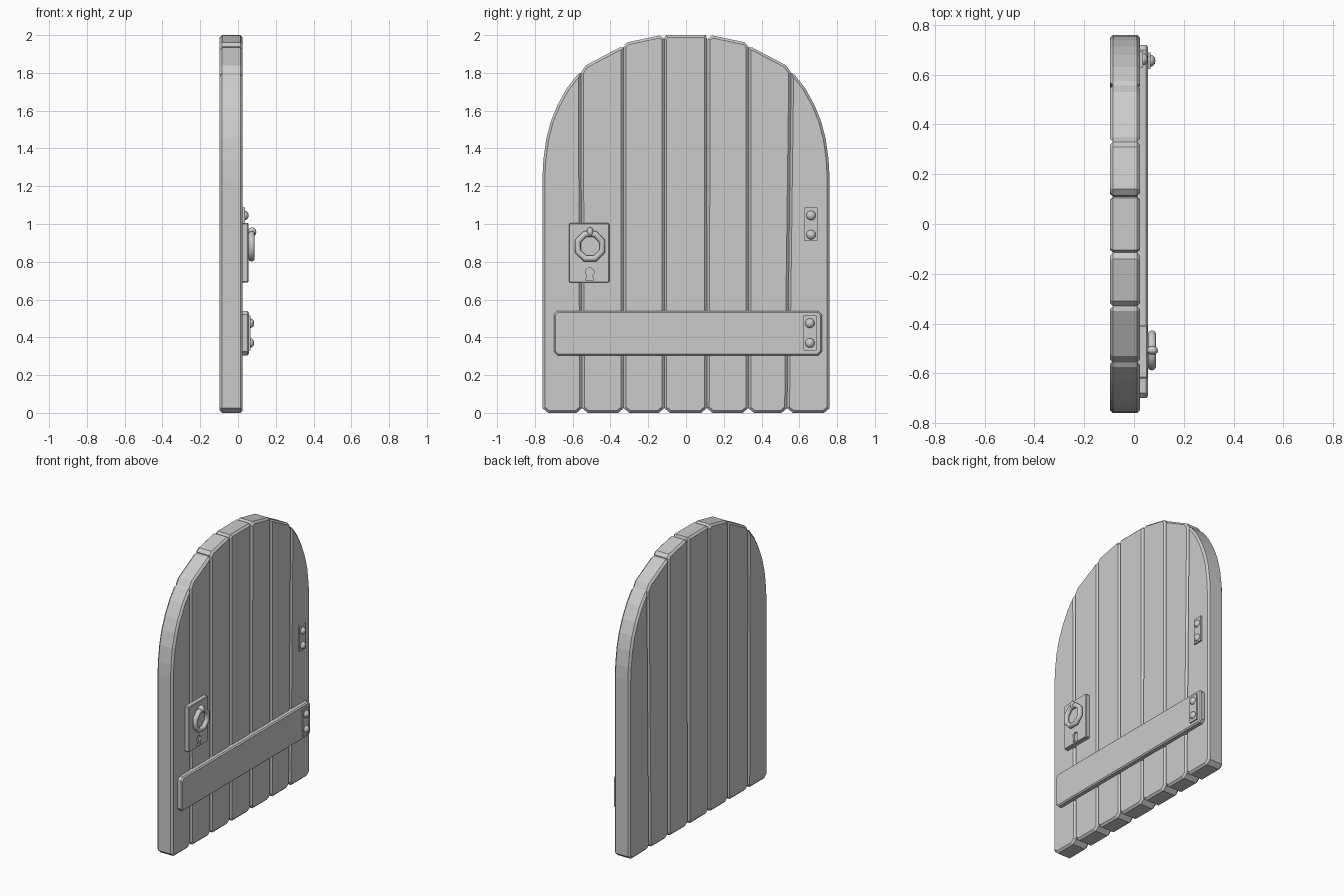
import bpy, bmesh, math
from mathutils import Matrix, Vector

if "Cube" in bpy.data.objects:
    bpy.data.objects.remove(bpy.data.objects["Cube"])

BACK, FRONT = -0.097, 0.025


def prism(name, pts, x0, x1, bevel=0.0, caps="both"):
    """Extrude a (y, z) outline along x, optionally chamfering the cap rims."""
    bm = bmesh.new()
    face = bm.faces.new([bm.verts.new((x0, y, z)) for y, z in pts])
    ext = bmesh.ops.extrude_face_region(bm, geom=[face])
    top = [v for v in ext["geom"] if isinstance(v, bmesh.types.BMVert)]
    bmesh.ops.translate(bm, verts=top, vec=(x1 - x0, 0, 0))
    bmesh.ops.recalc_face_normals(bm, faces=bm.faces[:])
    if bevel:
        wanted = (x0, x1) if caps == "both" else (x1,)
        rim = [e for e in bm.edges
               if any(all(abs(v.co.x - x) < 1e-5 for v in e.verts) for x in wanted)]
        bmesh.ops.bevel(bm, geom=rim, offset=bevel, segments=1, profile=0.5,
                        affect='EDGES')
    mesh = bpy.data.meshes.new(name)
    bm.to_mesh(mesh)
    bm.free()
    ob = bpy.data.objects.new(name, mesh)
    bpy.context.collection.objects.link(ob)
    return ob


def rect(y0, y1, z0, z1, c=0.0):
    """Rectangle outline with corners cut by c."""
    if not c:
        return [(y0, z0), (y1, z0), (y1, z1), (y0, z1)]
    return [(y0 + c, z0), (y1 - c, z0), (y1, z0 + c), (y1, z1 - c),
            (y1 - c, z1), (y0 + c, z1), (y0, z1 - c), (y0, z0 + c)]


def smooth(ob):
    bpy.context.view_layer.objects.active = ob
    ob.select_set(True)
    bpy.ops.object.shade_smooth_by_angle(angle=math.radians(50))
    ob.select_set(False)


def ball(name, loc, scale, segs=12, rings=8):
    bm = bmesh.new()
    mat = Matrix.Translation(loc) @ Matrix.Diagonal(Vector((*scale, 1)))
    bmesh.ops.create_uvsphere(bm, u_segments=segs, v_segments=rings, radius=1, matrix=mat)
    mesh = bpy.data.meshes.new(name)
    bm.to_mesh(mesh)
    bm.free()
    ob = bpy.data.objects.new(name, mesh)
    bpy.context.collection.objects.link(ob)
    smooth(ob)


# Planks: left, right at the bottom, then the top outline from left to right
outer = [(-0.76, 1.25), (-0.755, 1.34), (-0.74, 1.45), (-0.715, 1.545),
         (-0.68, 1.63), (-0.63, 1.72), (-0.575, 1.79), (-0.557, 1.80)]
second = [(-0.557, 1.80), (-0.53, 1.84), (-0.35, 1.935), (-0.33, 1.935)]
third = [(-0.33, 1.94), (-0.31, 1.962), (-0.14, 1.998), (-0.115, 1.98)]
middle = [(-0.115, 1.985), (-0.105, 2.0), (0.105, 2.0), (0.11, 1.985)]


def flip(pts):
    return [(-y, z) for y, z in reversed(pts)]


planks = [(-0.76, -0.55, outer), (-0.55, -0.33, second), (-0.33, -0.115, third),
          (-0.115, 0.11, middle), (0.11, 0.33, flip(third)),
          (0.33, 0.535, flip(second)), (0.535, 0.76, flip(outer))]
for i, (y0, y1, top) in enumerate(planks):
    outline = top + [(y1, 0.025), (y1 - 0.03, 0), (y0 + 0.03, 0), (y0, 0.025)]
    prism(f"plank_{i + 1}", outline, BACK, FRONT, 0.013)

# Cross bar
prism("cross_bar", rect(-0.70, 0.72, 0.305, 0.54, 0.02), 0.015, 0.057, 0.008, "front")

# Hinge plates with two rivets each
for name, y, z0, z1, x0, x1, rz in (
        ("upper_hinge", 0.662, 0.91, 1.088, 0.02, 0.036, (1.045, 0.943)),
        ("lower_hinge", 0.656, 0.33, 0.515, 0.05, 0.066, (0.475, 0.37))):
    prism(name + "_plate", rect(y - 0.034, y + 0.034, z0, z1), x0, x1)
    for k, z in enumerate(rz):
        ball(f"{name}_rivet_{k + 1}", (x1, y, z), (0.02, 0.025, 0.025))

# Lock plate with recessed keyhole
plate = prism("lock_plate", rect(-0.62, -0.405, 0.69, 1.005, 0.006), 0.015, 0.055,
              0.004, "front")
cy, cz, r = -0.51, 0.745, 0.023
key = [(cy + r * math.cos(math.radians(a)), cz + r * math.sin(math.radians(a)))
       for a in range(-50, 231, 28)]
key += [(cy - 0.02, 0.702), (cy + 0.02, 0.702)]
cutter = prism("keyhole_cutter", key, 0.043, 0.08)
cutter.hide_render = True
cutter.hide_viewport = True
cut = plate.modifiers.new("keyhole", 'BOOLEAN')
cut.operation = 'DIFFERENCE'
cut.solver = 'EXACT'
cut.object = cutter

# Eight-sided pull ring, standing in the yz plane, and its holding stud
bpy.ops.mesh.primitive_torus_add(major_segments=8, minor_segments=10,
                                 major_radius=0.070, minor_radius=0.017,
                                 location=(0.072, -0.508, 0.882))
ring = bpy.context.object
ring.name = "pull_ring"
ring.rotation_euler = (Matrix.Rotation(math.pi / 2, 3, 'Y')
                       @ Matrix.Rotation(math.pi / 8, 3, 'Z')).to_euler()
smooth(ring)
ball("ring_stud", (0.074, -0.508, 0.957), (0.023, 0.018, 0.025))
